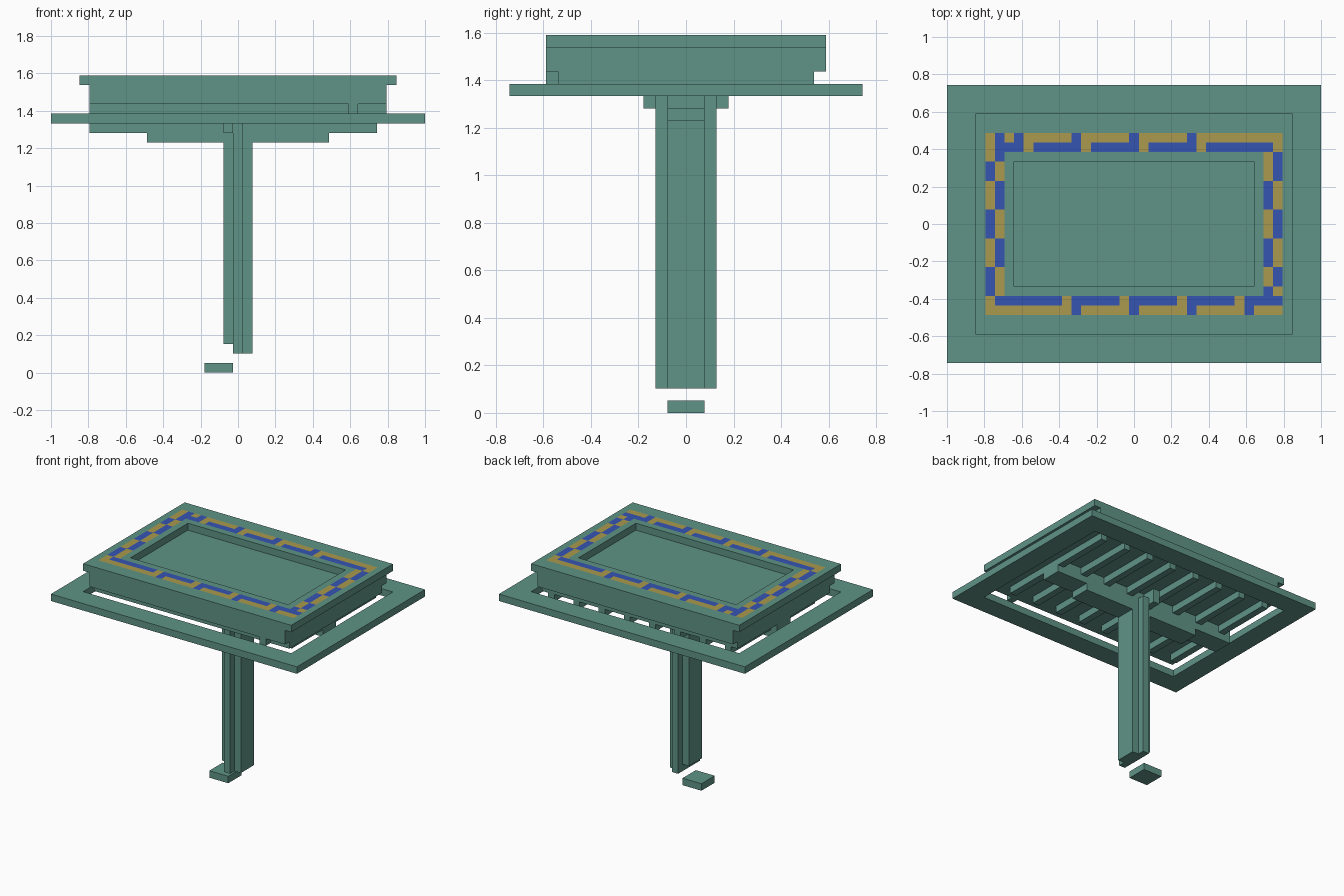
import bpy, bmesh

cube = bpy.data.objects.get("Cube")
if cube:
    bpy.data.objects.remove(cube, do_unlink=True)

# The model sits on a block grid, 39 x 29 x 31 units
V = 2 / 39
NX, NY = 39, 29


def material(name, colour):
    m = bpy.data.materials.new(name)
    m.use_nodes = True
    rgba = (*colour, 1)
    m.diffuse_color = rgba
    m.node_tree.nodes["Principled BSDF"].inputs["Base Color"].default_value = rgba
    return m


teal = material("teal", (0.115, 0.295, 0.24))
tan = material("tan", (0.40, 0.32, 0.075))
blue = material("blue", (0.036, 0.09, 0.45))


def point(x, y, z):
    return ((x - NX / 2) * V, (y - NY / 2) * V, z * V)


def finish(name, bm, mats):
    mesh = bpy.data.meshes.new(name)
    bm.to_mesh(mesh)
    bm.free()
    for m in mats:
        mesh.materials.append(m)
    ob = bpy.data.objects.new(name, mesh)
    bpy.context.collection.objects.link(ob)
    return ob


def box(name, xs, ys, zs):
    """Box spanning the given grid ranges."""
    bm = bmesh.new()
    bmesh.ops.create_cube(bm, size=1)
    for v in bm.verts:
        v.co = point(xs[v.co.x > 0], ys[v.co.y > 0], zs[v.co.z > 0])
    return finish(name, bm, [teal])


def ring(name, outer, inner, top, colour=lambda x, y: 0):
    """One-unit-thick rectangular frame made of cells, coloured by rule."""
    (x0, x1, y0, y1), (a0, a1, b0, b1) = outer, inner
    bm = bmesh.new()
    for x in range(x0, x1):
        for y in range(y0, y1):
            if a0 <= x < a1 and b0 <= y < b1:
                continue
            corners = ((x, y), (x + 1, y), (x + 1, y + 1), (x, y + 1))
            f = bm.faces.new([bm.verts.new(point(i, j, top)) for i, j in corners])
            f.material_index = colour(x, y)
    bmesh.ops.remove_doubles(bm, verts=bm.verts, dist=V / 10)
    ob = finish(name, bm, [teal, tan, blue])
    mod = ob.modifiers.new("thickness", "SOLIDIFY")
    mod.thickness = V
    mod.offset = -1
    return ob


def border_colour(x, y):
    """Interlocking tan and blue border, alike under a half turn."""
    if not (4 <= x <= 34 and 5 <= y <= 23) or (6 <= x <= 32 and 7 <= y <= 21):
        return 0
    if x >= 33 and y >= 7 or y >= 22 and x > 5:
        x, y = NX - 1 - x, NY - 1 - y
    if y == 5:
        return 2 if x > 12 and x % 6 == 1 else 1
    if y == 6 and x > 4:
        return 1 if x > 11 and x % 6 == 0 else 2
    hit = 7 <= y <= 20 and (y - 7) % 6 < 3
    return 2 if hit == (x == 4) else 1


# Table top
ring("patterned_rim", (3, 36, 3, 26), (7, 32, 8, 21), 31, border_colour)
box("table_body", (4, 35), (3, 26), (28, 30))
box("body_base", (4, 35), (4, 25), (27, 28))
box("front_tab", (31, 32), (3, 4), (27, 28))

# Surrounding frame and slats
ring("outer_frame", (0, NX, 0, NY), (3, 36, 3, 26), 27)
for n, x in enumerate(range(5, 34, 4)):
    box(f"slat_{n + 1}", (x, x + 1), (6, 25), (26, 27))

# Support beams
box("upper_beam", (4, 34), (13, 16), (25, 27))
box("lower_beam", (10, 29), (13, 16), (24, 25))
box("cross_brace", (18, 19), (11, 18), (25, 27))

# Column with a plus-shaped section
box("column_core", (19, 20), (12, 17), (2, 26))
box("column_left_rib", (20, 21), (13, 16), (2, 25))
box("column_right_rib", (18, 19), (13, 16), (3, 25))

# Loose foot block
box("foot_block", (16, 19), (13, 16), (0, 1))
